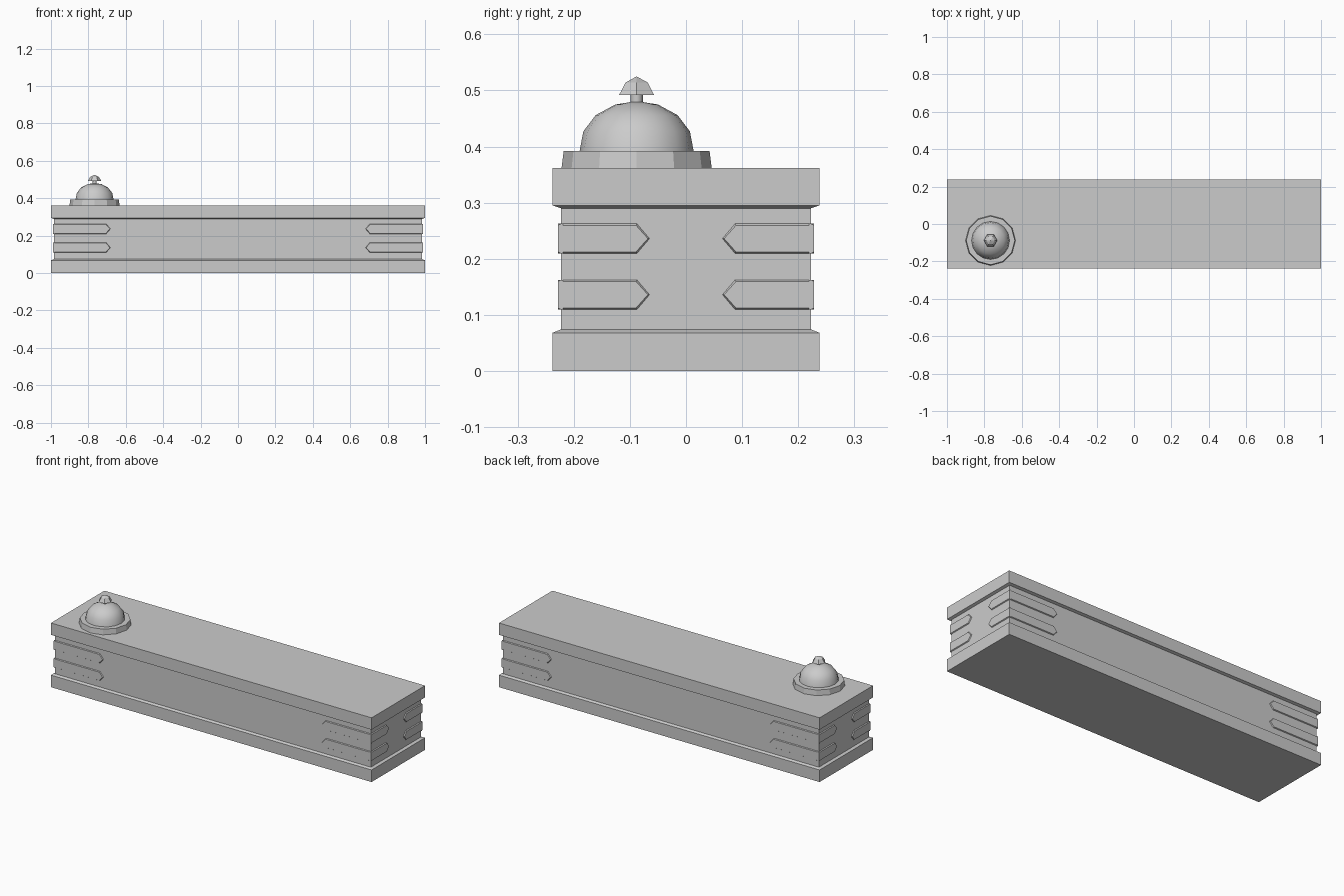
import bpy, bmesh, math
from mathutils import Vector

if "Cube" in bpy.data.objects:
    bpy.data.objects.remove(bpy.data.objects["Cube"])


def finish(name, bm, smooth=None):
    bmesh.ops.recalc_face_normals(bm, faces=bm.faces)
    me = bpy.data.meshes.new(name)
    bm.to_mesh(me)
    bm.free()
    ob = bpy.data.objects.new(name, me)
    bpy.context.collection.objects.link(ob)
    if smooth:
        bpy.ops.object.select_all(action='DESELECT')
        ob.select_set(True)
        bpy.context.view_layer.objects.active = ob
        bpy.ops.object.shade_smooth_by_angle(angle=math.radians(smooth))
    return ob


def loft(bm, rings):
    """Skin a list of equal-length point rings and cap both ends."""
    loops = [[bm.verts.new(p) for p in r] for r in rings]
    n = len(loops[0])
    for a, b in zip(loops, loops[1:]):
        for i in range(n):
            j = (i + 1) % n
            bm.faces.new((a[i], a[j], b[j], b[i]))
    bm.faces.new(loops[0])
    bm.faces.new(loops[-1])


def turned(name, profile, sides, smooth=None, centre=(-0.767, -0.088)):
    """Lathe a (radius, z) profile about the bell axis."""
    bm = bmesh.new()
    cx, cy = centre
    loft(bm, [[(cx + r * math.cos(math.tau * i / sides),
                cy + r * math.sin(math.tau * i / sides), z)
               for i in range(sides)] for r, z in profile])
    bmesh.ops.remove_doubles(bm, verts=bm.verts, dist=0.0005)
    return finish(name, bm, smooth)


# Counter: plinth, recessed body and overhanging top as stacked rectangles
HX, HY, INSET = 1.0, 0.238, 0.015
bm = bmesh.new()
rings = []
for d, z in [(0, 0), (0, 0.068), (INSET, 0.074),
             (INSET, 0.290), (0, 0.295), (0, 0.362)]:
    x, y = HX - d, HY - d
    rings.append([(-x, -y, z), (x, -y, z), (x, y, z), (-x, y, z)])
loft(bm, rings)
finish("counter", bm)

# Pointed corner straps with chamfered borders, on all four sides
BX, BY, RAISE, CH = HX - INSET, HY - INSET, 0.005, 0.003


def strap(bm, to_world, tip, end, zc):
    def outline(g, depth):
        h = 0.0235 + g
        pts = [(end, -h), (end, h), (tip + 0.021 - g * 0.5, h),
               (tip - g, 0), (tip + 0.021 - g * 0.5, -h)]
        return [to_world(u, depth, zc + v) for u, v in pts]
    loft(bm, [outline(CH, -0.004), outline(CH, 0), outline(0, RAISE)])


bm = bmesh.new()
for zc in (0.136, 0.236):
    for sx in (-1, 1):
        for sy in (-1, 1):
            strap(bm, lambda u, d, z: Vector((sx * u, sy * (BY + d), z)),
                  0.685, BX + RAISE, zc)
            strap(bm, lambda u, d, z: Vector((sx * (BX + d), sy * u, z)),
                  0.068, BY + RAISE, zc)
finish("corner_straps", bm)

# Service bell: base, dome, stem and hexagonal button
turned("bell_base", [(0.134, 0.360), (0.130, 0.392)], 12)
turned("bell_dome", [(0.102, 0.390), (0.095, 0.427), (0.073, 0.456),
                     (0.038, 0.475), (0, 0.481)], 16, 40)
turned("bell_stem", [(0.011, 0.476), (0.011, 0.494)], 8, 50)
turned("bell_button", [(0.036, 0.492), (0.023, 0.514), (0, 0.525)], 6)
